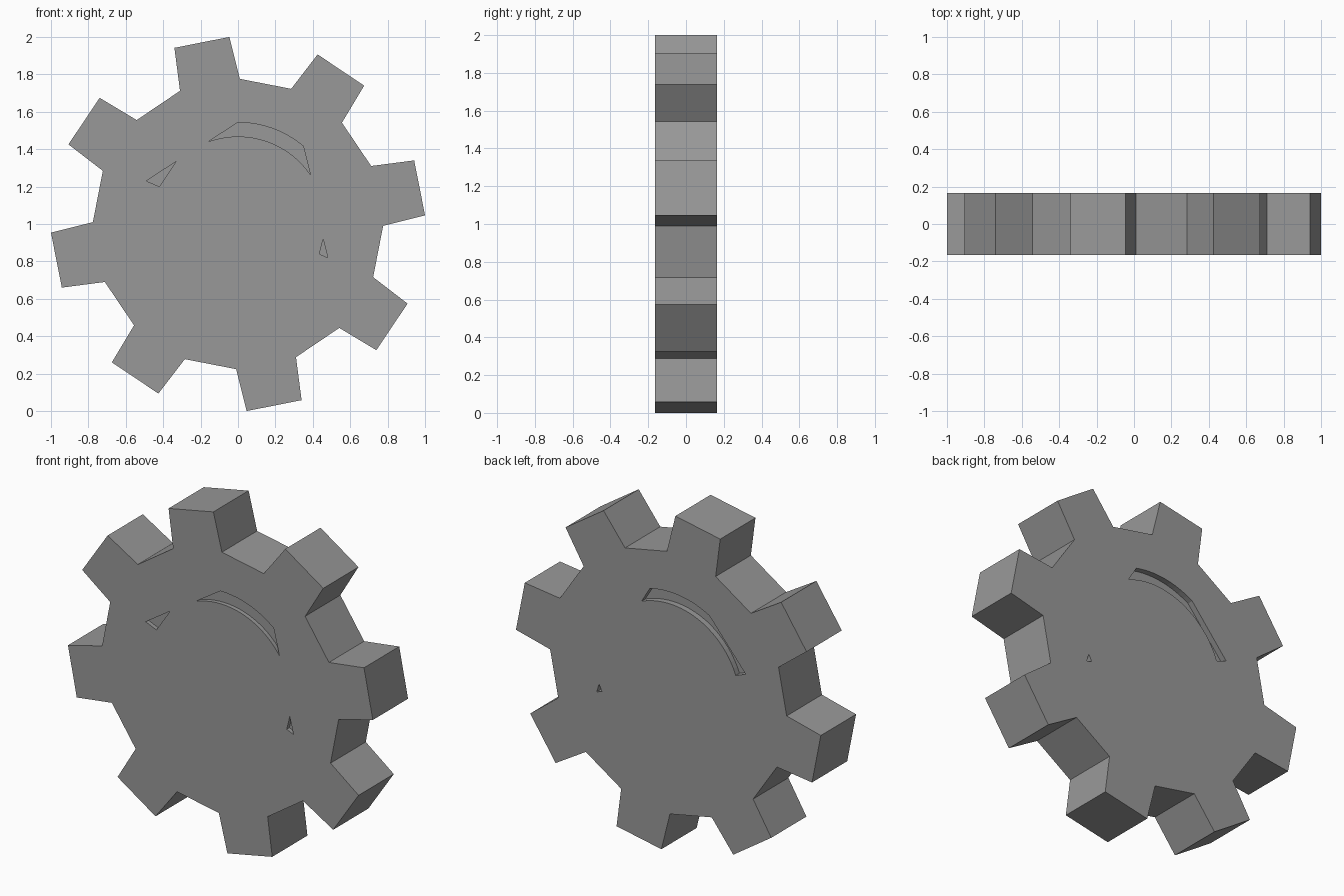
import bpy, bmesh
from math import sin, cos, radians

if "Cube" in bpy.data.objects:
    bpy.data.objects.remove(bpy.data.objects["Cube"])

HALF = 0.165      # half thickness
CENTRE_Z = 1.0


def prism(name, outlines, y0, y1):
    """Extrude flat (x, z) outlines along y; outlines are centred on the hub."""
    bm = bmesh.new()
    for pts in outlines:
        vs = [bm.verts.new((x, y0, z + CENTRE_Z)) for x, z in pts]
        face = bm.faces.new(vs)
        res = bmesh.ops.extrude_face_region(bm, geom=[face])
        moved = [g for g in res["geom"] if isinstance(g, bmesh.types.BMVert)]
        bmesh.ops.translate(bm, verts=moved, vec=(0, y1 - y0, 0))
    bmesh.ops.recalc_face_normals(bm, faces=bm.faces)
    me = bpy.data.meshes.new(name)
    bm.to_mesh(me)
    bm.free()
    ob = bpy.data.objects.new(name, me)
    bpy.context.collection.objects.link(ob)
    return ob


def arc(r, a0, a1, n):
    angles = [radians(a0 + (a1 - a0) * i / n) for i in range(n + 1)]
    return [(r * cos(a), r * sin(a)) for a in angles]


# dark grey metal
metal = bpy.data.materials.new("dark_grey")
metal.diffuse_color = (0.315, 0.315, 0.315, 1)
metal.use_nodes = True
metal.node_tree.nodes["Principled BSDF"].inputs["Base Color"].default_value = metal.diffuse_color

# gear body: one slanted tooth repeated eight times
tooth = [(-0.31, 0.712), (-0.34, 0.942), (-0.046, 1.0), (0.01, 0.776)]
outline = []
for i in range(8):
    c, s = cos(radians(45 * i)), sin(radians(45 * i))
    outline += [(x * c + z * s, z * c - x * s) for x, z in tooth]
gear = prism("gear", [outline], -HALF, HALF)
gear.data.materials.append(metal)

# shallow broken ring grooves, front and back
front = [arc(0.543, 90, 50, 10) + arc(0.468, 34, 110, 18),
         [(-0.49, 0.23), (-0.42, 0.20), (-0.33, 0.335)],
         [(0.435, -0.16), (0.48, -0.18), (0.455, -0.08)]]
back = [arc(0.54, 77, 120, 10) + arc(0.54, 160, 160, 1)[:1] + arc(0.47, 160, 68, 20),
        [(0.435, -0.17), (0.47, -0.18), (0.455, -0.13)]]
for name, shapes, y0, y1 in (("front_groove_cutter", front, -HALF - 0.1, -HALF + 0.025),
                             ("back_groove_cutter", back, HALF - 0.035, HALF + 0.1)):
    cutter = prism(name, shapes, y0, y1)
    cutter.data.materials.append(metal)
    cutter.hide_render = True
    cutter.hide_set(True)
    mod = gear.modifiers.new(name, "BOOLEAN")
    mod.operation = "DIFFERENCE"
    mod.solver = "EXACT"
    mod.object = cutter
